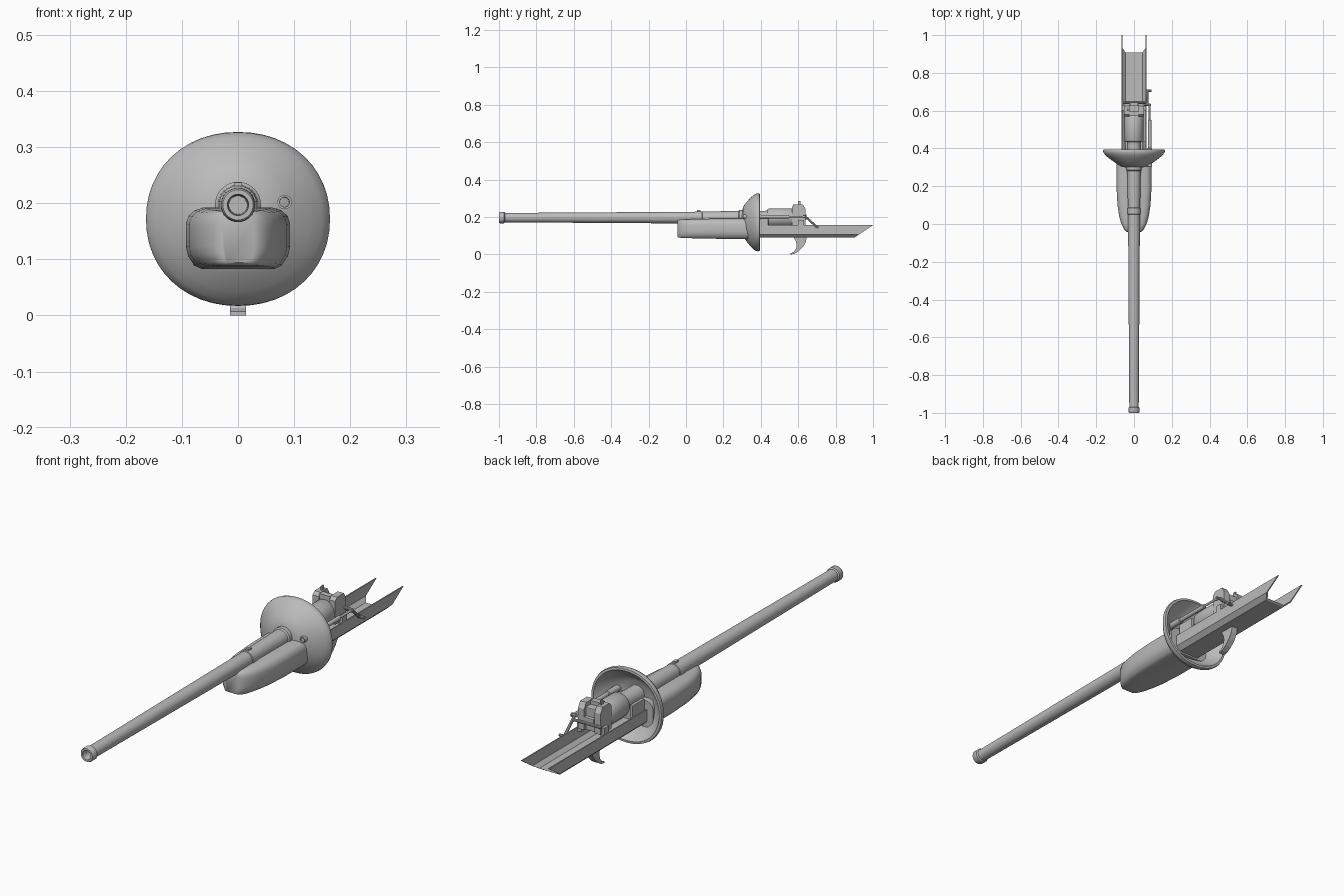
import bpy, bmesh, math
from mathutils import Vector

steel = bpy.data.materials.new("grey steel")
steel.diffuse_color = (0.5, 0.5, 0.5, 1)
AXIS = 0.197  # height of the gun axis


def finish(name, bm, smooth=None, bevel=0):
    bmesh.ops.remove_doubles(bm, verts=bm.verts, dist=1e-6)
    bmesh.ops.recalc_face_normals(bm, faces=bm.faces)
    me = bpy.data.meshes.new(name)
    bm.to_mesh(me)
    bm.free()
    ob = bpy.data.objects.new(name, me)
    bpy.context.collection.objects.link(ob)
    me.materials.append(steel)
    if bevel:
        mod = ob.modifiers.new("edge", "BEVEL")
        mod.width, mod.segments = bevel, 2
    if smooth:
        bpy.context.view_layer.objects.active = ob
        ob.select_set(True)
        bpy.ops.object.shade_smooth_by_angle(angle=math.radians(smooth))
        ob.select_set(False)
    return ob


def loft(name, rings, smooth=None, closed=False, caps=True):
    """Skin a list of equal-length point rings."""
    bm = bmesh.new()
    vs = [[bm.verts.new(p) for p in r] for r in rings]
    n = len(vs[0])
    pairs = list(zip(vs, vs[1:])) + ([(vs[-1], vs[0])] if closed else [])
    for a, b in pairs:
        for i in range(n):
            j = (i + 1) % n
            bm.faces.new((a[i], a[j], b[j], b[i]))
    if caps and not closed:
        bm.faces.new(vs[0])
        bm.faces.new(vs[-1])
    return finish(name, bm, smooth)


def circle(y, rx, rz, cx, cz, n, power=1.0):
    pts = []
    for i in range(n):
        t = 2 * math.pi * i / n
        c, s = math.cos(t), math.sin(t)
        pts.append((cx + rx * math.copysign(abs(c) ** power, c), y,
                    cz + rz * math.copysign(abs(s) ** power, s)))
    return pts


def lathe(name, profile, x=0, z=AXIS, n=32, closed=False):
    """Turn a (y, radius) profile about an axis along y."""
    return loft(name, [circle(y, r, r, x, z, n) for y, r in profile], 35, closed)


def box(name, x, y, z, bevel=0):
    bm = bmesh.new()
    bmesh.ops.create_cube(bm, size=1)
    for v in bm.verts:
        v.co = [(a + b) / 2 + c * (b - a) for (a, b), c in zip((x, y, z), v.co)]
    return finish(name, bm, None, bevel)


def rod(name, a, b, r, n=10):
    a, b = Vector(a), Vector(b)
    q = (b - a).to_track_quat('Z', 'Y')
    ring = [q @ Vector((r * math.cos(2 * math.pi * i / n), r * math.sin(2 * math.pi * i / n), 0))
            for i in range(n)]
    return loft(name, [[a + p for p in ring], [b + p for p in ring]], 35)


def extrude_x(name, pts, x0, x1, smooth=None):
    """Extrude a (y, z) outline across x."""
    return loft(name, [[(x, y, z) for y, z in pts] for x in (x0, x1)], smooth)


# Barrel with bored muzzle, muzzle collar, stepped sleeve and root collar
lathe("barrel", [(-0.93, 0.016), (-0.98, 0.017), (-1.0, 0.019), (-1.0, 0.027), (-0.995, 0.030),
                 (-0.972, 0.030), (-0.968, 0.025), (-0.5, 0.028), (0.05, 0.0315),
                 (0.052, 0.034), (0.085, 0.034), (0.087, 0.032), (0.13, 0.033), (0.28, 0.036),
                 (0.285, 0.041), (0.32, 0.041), (0.325, 0.036), (0.45, 0.036)])
box("barrel_stud", (-0.007, 0.007), (0.06, 0.078), (0.225, 0.237))

# Recoil housing below the barrel, tapering to a rounded nose
half = [(0.0, 0.083), (0.066, 0.083), (0.078, 0.089), (0.089, 0.106), (0.093, 0.122),
        (0.093, 0.163), (0.088, 0.178), (0.077, 0.188), (0.06, 0.193), (0.0, 0.193)]
section = half + [(-x, z) for x, z in half[-2:0:-1]]
stations = [(-0.045, 0.30, 0.78), (-0.041, 0.42, 0.84), (-0.028, 0.56, 0.88), (0.0, 0.72, 0.91),
            (0.04, 0.84, 0.93), (0.1, 0.94, 0.96), (0.2, 1.0, 0.99), (0.35, 1.0, 1.0)]
loft("recoil_housing", [[(x * k, y, 0.135 + (z - 0.135) * h) for x, z in section]
                        for y, k, h in stations], 40)

# Bowl-shaped mantlet, hollow at the back: (y, half width, half height, centre z)
bowl = [(0.300, 0.045, 0.050, 0.180), (0.306, 0.070, 0.078, 0.178), (0.322, 0.097, 0.103, 0.175),
        (0.345, 0.128, 0.130, 0.173), (0.362, 0.149, 0.146, 0.172), (0.376, 0.161, 0.154, 0.172),
        (0.385, 0.164, 0.155, 0.172), (0.394, 0.162, 0.153, 0.172), (0.395, 0.152, 0.144, 0.172),
        (0.378, 0.140, 0.134, 0.172), (0.350, 0.110, 0.110, 0.173), (0.325, 0.070, 0.075, 0.176)]
loft("mantlet", [circle(y, a, b, 0, c, 48, 0.95) for y, a, b, c in bowl], 50)

# Sight tube through the mantlet, with open front ring and thin rear rod
lathe("sight_tube", [(0.33, 0.008), (0.305, 0.009), (0.305, 0.013), (0.40, 0.013), (0.402, 0.009),
                     (0.55, 0.009), (0.552, 0.005), (0.625, 0.005), (0.626, 0.008), (0.635, 0.008)],
      0.083, 0.202, 14)

# Spent-case trough: flat floor, chamfered lower corners, raked rear end
outer = [(-0.065, 0.157), (-0.065, 0.108), (-0.046, 0.090), (0.046, 0.090), (0.065, 0.108), (0.065, 0.157)]
inner = [(0.060, 0.157), (0.060, 0.110), (0.044, 0.095), (-0.044, 0.095), (-0.060, 0.110), (-0.060, 0.157)]
trough = outer + inner
bm = bmesh.new()
front = [bm.verts.new((x, 0.34, z)) for x, z in trough]
back = [bm.verts.new((x, 0.9 + max(0, z - 0.09) * 0.1 / 0.067, z)) for x, z in trough]
for i in range(12):
    j = (i + 1) % 12
    bm.faces.new((front[i], front[j], back[j], back[i]))
for ring in (front, back):
    for i in range(5):
        bm.faces.new((ring[i], ring[i + 1], ring[10 - i], ring[11 - i]))
finish("case_trough", bm)

# Breech jacket and its cradle supports
lathe("breech_jacket", [(0.42, 0.036), (0.435, 0.038), (0.437, 0.046), (0.445, 0.050),
                        (0.572, 0.050), (0.58, 0.046), (0.60, 0.046)])
for s in (-1, 1):
    box("cradle_rail", sorted((s * 0.047, s * 0.060)), (0.36, 0.44), (0.13, 0.205), 0.002)
    # Breech cheeks either side of the loading opening
    extrude_x("breech_cheek", [(0.568, 0.157), (0.638, 0.157), (0.638, 0.245), (0.625, 0.268),
                               (0.580, 0.268), (0.568, 0.255)], s * 0.024, s * 0.052)
    box("trunnion_foot", sorted((s * 0.045, s * 0.064)), (0.60, 0.63), (0.14, 0.185))

# Sliding breech block, top bridge, cross shaft and top sight
box("breech_block", (-0.026, 0.026), (0.575, 0.628), (0.155, 0.250), 0.003)
box("breech_bridge", (-0.026, 0.026), (0.572, 0.596), (0.248, 0.266))
rod("cross_shaft", (-0.060, 0.645, 0.192), (0.072, 0.645, 0.192), 0.006)
box("block_latch", (-0.022, 0.022), (0.625, 0.643), (0.185, 0.215), 0.002)
box("top_sight", (-0.036, -0.030), (0.598, 0.612), (0.265, 0.285))

# Operating lever on the right side
rod("lever_arm", (0.070, 0.635, 0.206), (0.070, 0.702, 0.145), 0.006)
rod("lever_grip", (0.060, 0.705, 0.145), (0.092, 0.705, 0.145), 0.006)
rod("lever_pivot", (0.050, 0.632, 0.205), (0.088, 0.632, 0.205), 0.006)

# Curved guard hanging below the trough
outside = [(0.645, 0.092), (0.640, 0.065), (0.625, 0.040), (0.603, 0.018), (0.580, 0.004), (0.560, 0.0)]
inside = [(0.560, 0.007), (0.576, 0.013), (0.588, 0.030), (0.592, 0.050), (0.588, 0.070), (0.575, 0.092)]
extrude_x("lower_guard", outside + inside, -0.014, 0.014)
